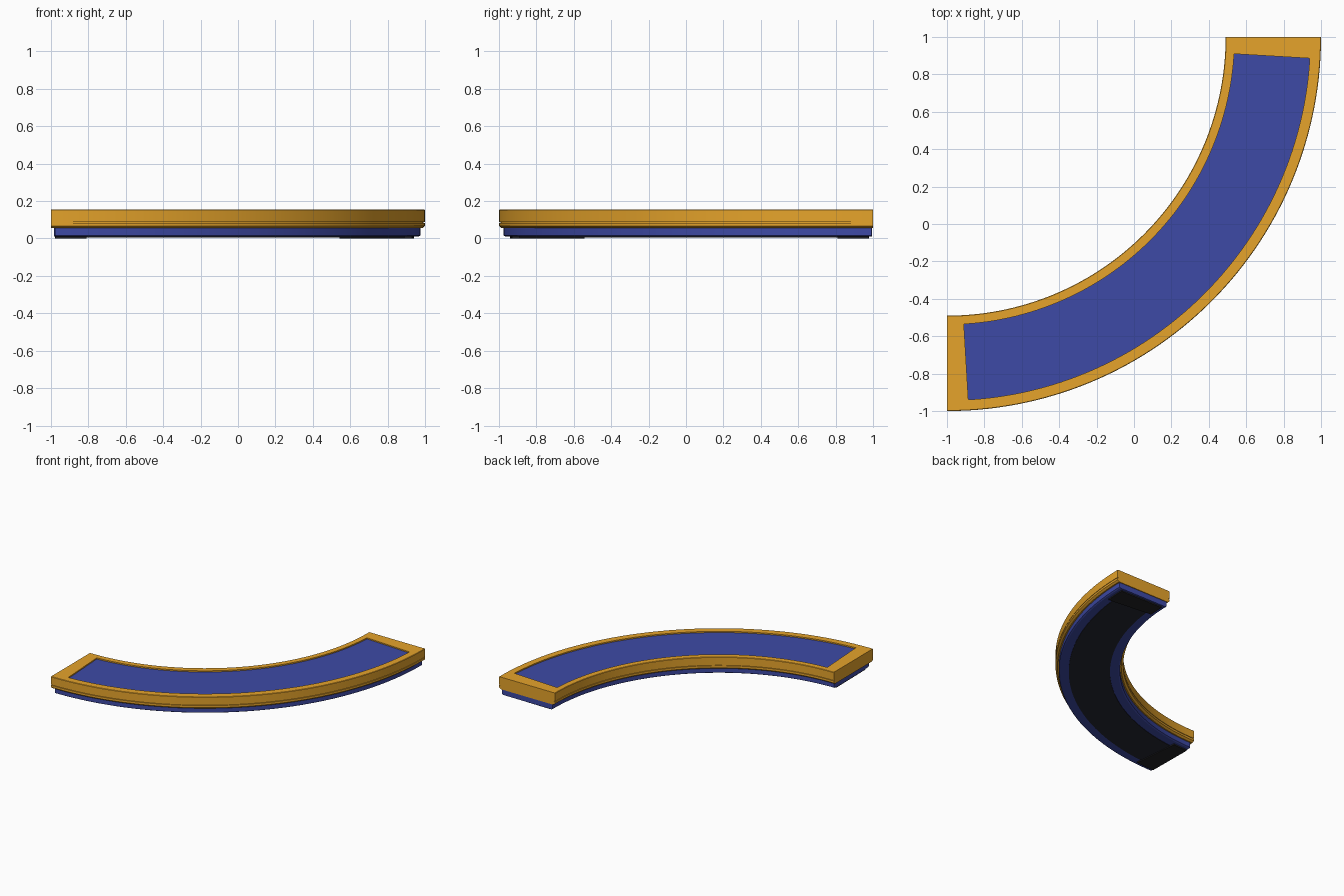
import bpy, bmesh, math

if "Cube" in bpy.data.objects:
    bpy.data.objects.remove(bpy.data.objects["Cube"])

CX, CY = -1.0, 1.0      # arc centre: the bend is a quarter ring around it


def material(name, rgb):
    m = bpy.data.materials.new(name)
    m.diffuse_color = (*rgb, 1)
    m.use_nodes = True
    m.node_tree.nodes["Principled BSDF"].inputs["Base Color"].default_value = m.diffuse_color
    return m


ORANGE = material("ochre orange", (0.79, 0.37, 0.024))
BLUE = material("deep blue", (0.048, 0.068, 0.38))
DARK = material("dark slate", (0.018, 0.020, 0.032))
BLACK = material("near black", (0.016, 0.016, 0.018))


def angles(a0, a1, breaks=()):
    """Evenly spaced stations from a0 to a1 with extra stops at breaks."""
    stops = [a0, *breaks, a1]
    out = [a0]
    for s, e in zip(stops, stops[1:]):
        n = max(1, round((e - s) / 1.5))
        out += [s + (e - s) * i / n for i in range(1, n + 1)]
    return out


def sweep(profile, stations):
    """Sweep a closed (radius, z) profile round the arc and cap both ends."""
    bm = bmesh.new()
    rings = []
    for a in stations:
        t = math.radians(a - 90)
        rings.append([bm.verts.new((CX + r * math.cos(t), CY + r * math.sin(t), z))
                      for r, z in profile])
    n = len(profile)
    for p, q in zip(rings, rings[1:]):
        for i in range(n):
            j = (i + 1) % n
            bm.faces.new((p[i], p[j], q[j], q[i]))
    bm.faces.new(rings[0])
    bm.faces.new(rings[-1])
    bmesh.ops.recalc_face_normals(bm, faces=bm.faces)
    return bm


def finish(name, bm, *mats):
    me = bpy.data.meshes.new(name)
    bm.to_mesh(me)
    bm.free()
    for m in mats:
        me.materials.append(m)
    ob = bpy.data.objects.new(name, me)
    bpy.context.collection.objects.link(ob)
    bpy.ops.object.select_all(action='DESELECT')
    ob.select_set(True)
    bpy.context.view_layer.objects.active = ob
    bpy.ops.object.shade_smooth_by_angle(angle=math.radians(25))


# Frame: chamfered foot, thin shadow groove on both curved sides
RI, RO, TOP = 1.49, 2.0, 0.155
PI, PO, PA, DEPTH = 1.538, 1.943, 3.37, 0.010
outer = [(RO - 0.015, 0.055), (RO, 0.067), (RO, 0.084), (RO - 0.008, 0.084),
         (RO - 0.008, 0.088), (RO, 0.088), (RO, TOP - 0.003), (RO - 0.003, TOP)]
inner = [(RI + RO - r, z) for r, z in reversed(outer)]
bm = sweep(outer + [(PO, TOP), (PI, TOP)] + inner, angles(0, 90, (PA, 90 - PA)))

# Sunken blue top panel
panel = []
for f in bm.faces:
    c = f.calc_center_median()
    r = math.hypot(c.x - CX, c.y - CY)
    a = math.degrees(math.atan2(c.y - CY, c.x - CX)) + 90
    if f.normal.z > 0.99 and PI < r < PO and PA < a < 90 - PA:
        panel.append(f)
res = bmesh.ops.extrude_face_region(bm, geom=panel)
bmesh.ops.delete(bm, geom=[f for f in panel if f.is_valid], context='FACES')
for g in res["geom"]:
    if isinstance(g, bmesh.types.BMVert):
        g.co.z -= DEPTH
    elif isinstance(g, bmesh.types.BMFace):
        g.material_index = 1
bmesh.ops.recalc_face_normals(bm, faces=bm.faces)
finish("curved_frame", bm, ORANGE, BLUE)

# Blue base under the frame
finish("base", sweep([(1.525, 0.010), (1.965, 0.010), (1.975, 0.016), (1.975, 0.06),
                      (1.515, 0.06), (1.515, 0.016)], angles(0.6, 89.8)), BLUE)


def plate(name, mat, r0, r1, z0, z1, a0, a1):
    finish(name, sweep([(r0, z0), (r1, z0), (r1, z1), (r0, z1)], angles(a0, a1)), mat)


# Underside plate and a pad at each end
plate("underside_plate", DARK, 1.59, 1.90, 0.006, 0.013, 1, 89)
for label, a in (("left", 0.75), ("back", 84.4)):
    plate(label + "_end_pad", BLACK, 1.55, 1.94, 0.0, 0.012, a, a + 4.85)
